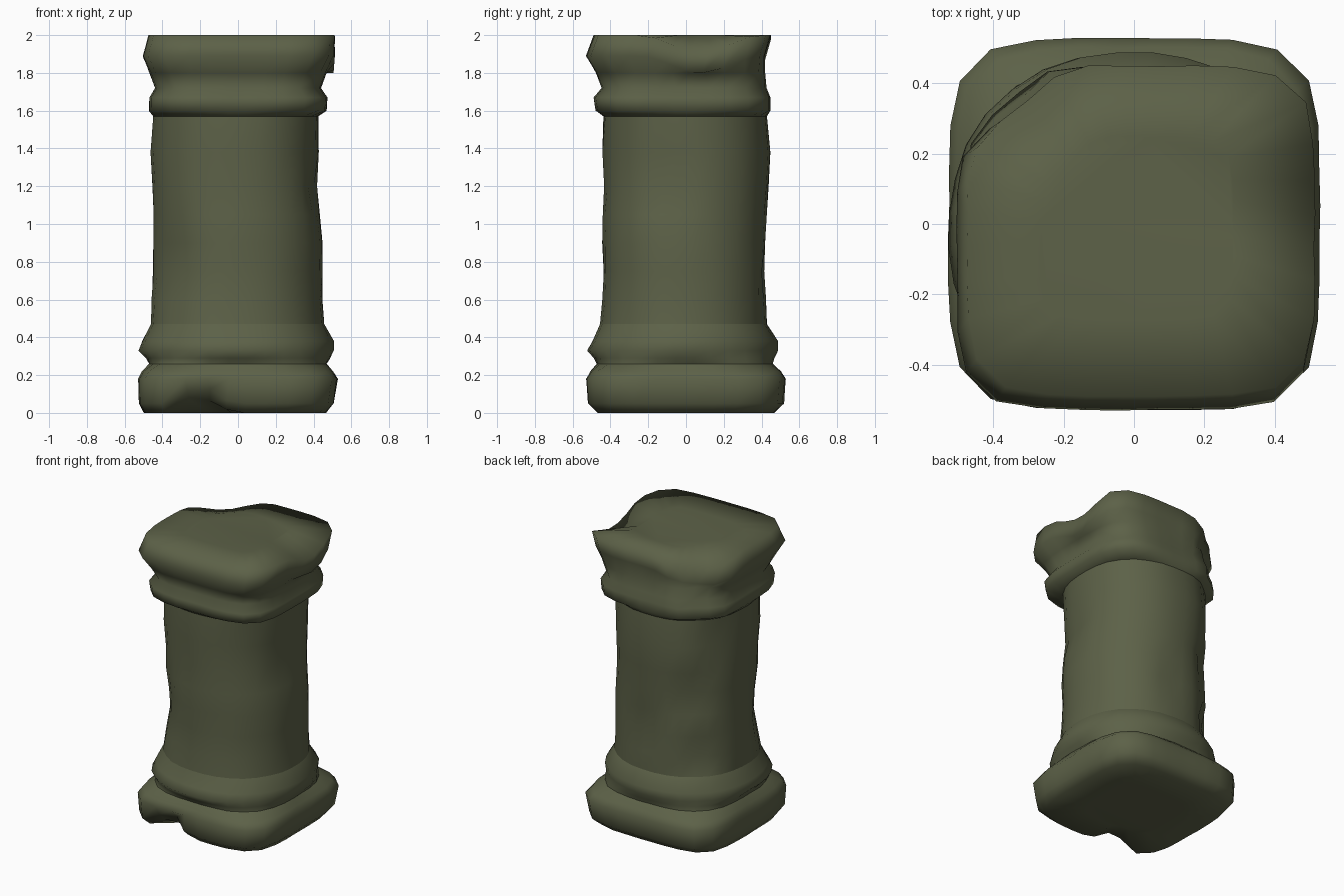
import bpy, bmesh, math, random
from mathutils import Vector

if "Cube" in bpy.data.objects:
    bpy.data.objects.remove(bpy.data.objects["Cube"])

random.seed(7)
SEG = 32

stone = bpy.data.materials.new("mossy olive stone")
stone.diffuse_color = (0.108, 0.120, 0.064, 1)
stone.use_nodes = True
stone.node_tree.nodes["Principled BSDF"].inputs["Base Color"].default_value = stone.diffuse_color

# Worn spots: centre, radius, depth pushed towards the axis
DENTS = [
    ((-0.38, -0.30, 0.80), 0.32, 0.035),
    ((-0.33, 0.33, 0.62), 0.16, 0.05),
    ((-0.30, 0.36, 1.00), 0.16, 0.05),
    ((-0.40, 0.25, 1.35), 0.20, 0.04),
    ((0.05, 0.45, 0.75), 0.16, 0.03),
    ((0.40, -0.10, 1.20), 0.22, 0.03),
    ((-0.44, 0.44, 1.92), 0.32, 0.13),   # broken back left corner of the capital
    ((-0.44, 0.44, 1.65), 0.25, 0.07),
    ((-0.20, -0.50, 0.04), 0.16, 0.06),  # chip in the front of the base
]


def half_wave(d, r):
    return 0.5 + 0.5 * math.cos(math.pi * d / r) if d < r else 0.0


def ring(level):
    """Rounded-square ring: z, x range, y range, squareness."""
    z, x0, x1, y0, y1, p = level
    rng = random.Random(int(z * 100))
    pts = []
    for i in range(SEG):
        a = 2 * math.pi * (i + 0.5) / SEG
        c, s = math.cos(a), math.sin(a)
        k = (abs(c) ** p + abs(s) ** p) ** (-1 / p)
        v = Vector(((x0 + x1) / 2 + (x1 - x0) / 2 * c * k,
                    (y0 + y1) / 2 + (y1 - y0) / 2 * s * k, z))
        push = rng.uniform(0, 0.006)
        for centre, r, depth in DENTS:
            push += depth * half_wave((v - Vector(centre)).length, r)
        out = Vector((v.x, v.y, 0)).normalized()
        v -= out * push
        if z > 1.85:     # dips in the right and back left of the top rim
            v.z -= 0.09 * half_wave((v.xy - Vector((0.5, 0.08))).length, 0.33)
            v.z -= 0.08 * half_wave((v.xy - Vector((-0.38, 0.38))).length, 0.40)
        if z < 0.1:      # underside chip
            v.z += 0.09 * half_wave((v.xy - Vector((-0.2, -0.48))).length, 0.2)
        pts.append(v)
    return pts


def loft(name, levels, cap_bottom=False, cap_top=False):
    bm = bmesh.new()
    rings = [[bm.verts.new(v) for v in ring(l)] for l in levels]
    for a, b in zip(rings, rings[1:]):
        for i in range(SEG):
            j = (i + 1) % SEG
            bm.faces.new((a[i], a[j], b[j], b[i]))
    for use, loop, z in ((cap_bottom, rings[0], 0.0), (cap_top, rings[-1], 2.0)):
        if use:
            inner = [bm.verts.new((v.co.x * 0.55, v.co.y * 0.55, z)) for v in loop]
            for i in range(SEG):
                j = (i + 1) % SEG
                bm.faces.new((loop[i], loop[j], inner[j], inner[i]))
            bm.faces.new(inner)
    bmesh.ops.recalc_face_normals(bm, faces=bm.faces)
    if not (cap_bottom or cap_top):   # open tubes: make sure they face outwards
        f = bm.faces[:][0]
        if f.normal.dot(Vector((*f.calc_center_median().xy, 0))) < 0:
            bmesh.ops.reverse_faces(bm, faces=bm.faces)
    me = bpy.data.meshes.new(name)
    bm.to_mesh(me)
    bm.free()
    me.materials.append(stone)
    for f in me.polygons:
        f.use_smooth = True
    ob = bpy.data.objects.new(name, me)
    bpy.context.collection.objects.link(ob)
    return ob


# Square plinth
neck_low = (0.26, -0.475, 0.47, -0.475, 0.46, 3.0)
loft("base", [
    (0.00, -0.50, 0.47, -0.47, 0.47, 4.5),
    (0.05, -0.525, 0.51, -0.52, 0.52, 5.0),
    (0.18, -0.53, 0.53, -0.53, 0.53, 5.0),
    (0.22, -0.51, 0.505, -0.51, 0.505, 4.5),
    neck_low], cap_bottom=True)

# Round moulding above the plinth
shaft_low = (0.47, -0.465, 0.46, -0.46, 0.43, 2.2)
loft("lower_ring", [
    neck_low,
    (0.29, -0.49, 0.49, -0.49, 0.47, 2.5),
    (0.33, -0.53, 0.51, -0.53, 0.49, 2.2),
    (0.38, -0.51, 0.51, -0.50, 0.49, 2.2),
    shaft_low])

# Worn round shaft
shaft_top = (1.57, -0.45, 0.43, -0.44, 0.43, 2.4)
loft("shaft", [
    shaft_low,
    (0.60, -0.46, 0.45, -0.445, 0.43, 2.2),
    (0.75, -0.455, 0.45, -0.44, 0.43, 2.2),
    (0.90, -0.455, 0.45, -0.445, 0.425, 2.2),
    (1.05, -0.45, 0.44, -0.445, 0.43, 2.2),
    (1.20, -0.455, 0.43, -0.435, 0.44, 2.2),
    (1.38, -0.465, 0.43, -0.445, 0.45, 2.2),
    shaft_top])

# Square capital with a small band, neck and wide top
loft("capital", [
    shaft_top,
    (1.60, -0.475, 0.47, -0.48, 0.45, 4.0),
    (1.67, -0.47, 0.475, -0.49, 0.45, 4.2),
    (1.72, -0.44, 0.44, -0.45, 0.43, 4.0),
    (1.80, -0.47, 0.47, -0.48, 0.42, 4.5),
    (1.89, -0.505, 0.51, -0.53, 0.42, 5.5),
    (2.00, -0.475, 0.515, -0.49, 0.45, 5.5)], cap_top=True)
